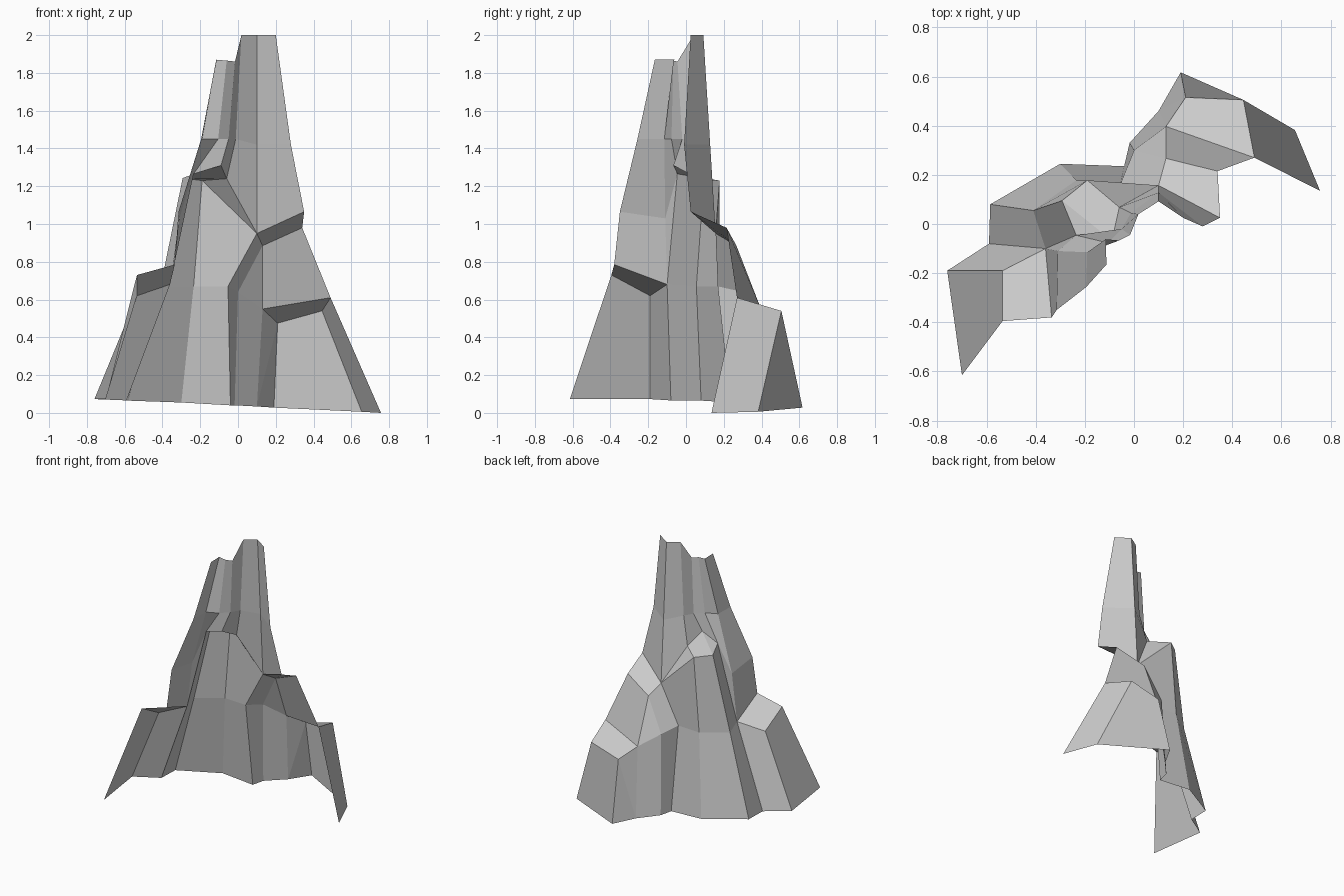
import bpy, bmesh

if "Cube" in bpy.data.objects:
    bpy.data.objects.remove(bpy.data.objects["Cube"])


def loft(name, columns):
    """Skin a sheet between neighbouring columns (listed top to bottom).
    A repeated point pinches a quad into a triangle."""
    bm = bmesh.new()
    cache = {}

    def vert(p):
        if p not in cache:
            cache[p] = bm.verts.new(p)
        return cache[p]

    for a, b in zip(columns, columns[1:]):
        for i in range(len(a) - 1):
            ring = list(dict.fromkeys((a[i], a[i + 1], b[i + 1], b[i])))
            if len(ring) > 2:
                bm.faces.new([vert(p) for p in ring])
    mesh = bpy.data.meshes.new(name)
    bm.to_mesh(mesh)
    bm.free()
    obj = bpy.data.objects.new(name, mesh)
    bpy.context.collection.objects.link(obj)
    return obj


# Corners shared by several parts
spire_foot = (0.35, 0.025, 1.065)
saddle = (0.10, 0.157, 0.95)
ledge_back, ledge_right = (-0.09, -0.067, 1.31), (-0.06, 0.068, 1.24)
ledge_left = (-0.235, -0.046, 1.265)
left_inner, left_outer = (-0.36, -0.10, 0.68), (-0.335, -0.38, 0.785)
gully_mid, gully_base = (-0.053, 0.168, 0.67), (-0.04, 0.235, 0.04)
left_base = (-0.59, -0.08, 0.066)

# Twin spires: seven ribs from the summit down to the ledges
loft("twin_spires", [
    [(0.20, 0.025, 2.0), (0.28, -0.01, 1.42), spire_foot, spire_foot],
    [(0.10, 0.092, 2.0), (0.10, 0.128, 1.42), saddle, saddle],
    [(0.018, 0.04, 2.0), (-0.012, 0.045, 1.45), ledge_right, ledge_right],
    [(-0.016, -0.045, 1.86), (-0.05, -0.02, 1.45), ledge_back, ledge_back],
    [(-0.06, -0.067, 1.865), (-0.105, -0.077, 1.45), ledge_left, ledge_left],
    [(-0.115, -0.062, 1.87), (-0.19, -0.115, 1.45), (-0.31, -0.11, 1.03), left_inner],
    [(-0.112, -0.165, 1.87), (-0.195, -0.257, 1.45), (-0.315, -0.35, 1.065), left_outer],
])

# Central buttress with its sloping cap
loft("central_buttress", [
    [ledge_right, saddle, gully_mid, gully_base],
    [ledge_right, (-0.19, 0.178, 1.23), (-0.235, 0.178, 0.67), (-0.30, 0.245, 0.055)],
    [ledge_back, (-0.293, 0.095, 1.243), (-0.41, 0.055, 0.67), (-0.585, 0.08, 0.065)],
    [ledge_back, ledge_left, left_inner, left_base],
])

# Stepped terraces on the right shoulder
step_out, step_in = (0.34, 0.215, 0.98), (0.13, 0.267, 0.885)
low_out, low_in = (0.49, 0.27, 0.61), (0.13, 0.397, 0.55)
rib_base, terrace_base = (-0.018, 0.33, 0.04), (0.10, 0.46, 0.034)
loft("right_terraces", [
    [spire_foot, step_out, low_out, low_out, (0.757, 0.135, 0.0)],
    [spire_foot, step_out, low_out, (0.445, 0.505, 0.54), (0.655, 0.382, 0.006)],
    [saddle, step_in, low_in, (0.21, 0.515, 0.475), (0.19, 0.617, 0.028)],
    [saddle, step_in, low_in, terrace_base, terrace_base],
    [saddle, step_in, (0.0, 0.30, 0.64), rib_base, rib_base],
    [saddle, saddle, gully_mid, gully_base, gully_base],
])

# Low terrace on the left shoulder
loft("left_terrace", [
    [left_inner, left_inner, left_base],
    [left_inner, (-0.535, -0.19, 0.62), (-0.76, -0.19, 0.073)],
    [left_outer, (-0.535, -0.395, 0.73), (-0.70, -0.615, 0.073)],
])
